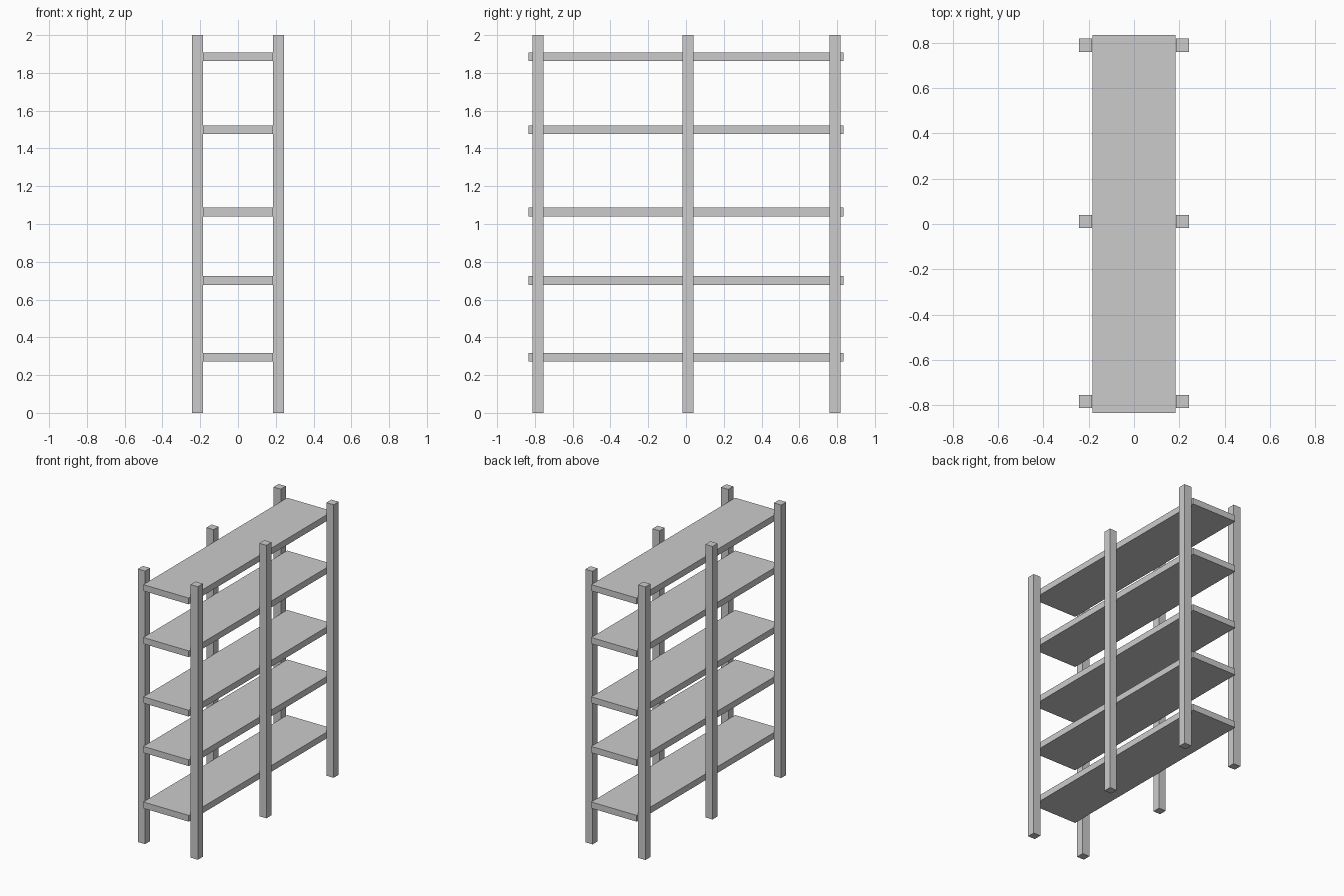
import bpy

if "Cube" in bpy.data.objects:
    bpy.data.objects.remove(bpy.data.objects["Cube"])


def box(name, center, size):
    bpy.ops.mesh.primitive_cube_add(size=1, location=center)
    ob = bpy.context.object
    ob.name = name
    ob.scale = size
    bpy.ops.object.transform_apply(location=False, rotation=False, scale=True)
    return ob


POST = 0.058          # square post section
POST_X = 0.214        # post centre line from the middle

# Six upright posts, in three pairs
for y, row in ((-0.783, "front"), (0.011, "middle"), (0.788, "back")):
    for side, label in ((-1, "left"), (1, "right")):
        box(f"{row}_{label}_post", (side * POST_X, y, 1.0), (POST, POST, 2.0))

# Five unevenly spaced shelf boards
for i, z in enumerate((0.294, 0.701, 1.064, 1.499, 1.886)):
    box(f"shelf_{i + 1}", (0, 0, z), (0.368, 1.666, 0.046))
